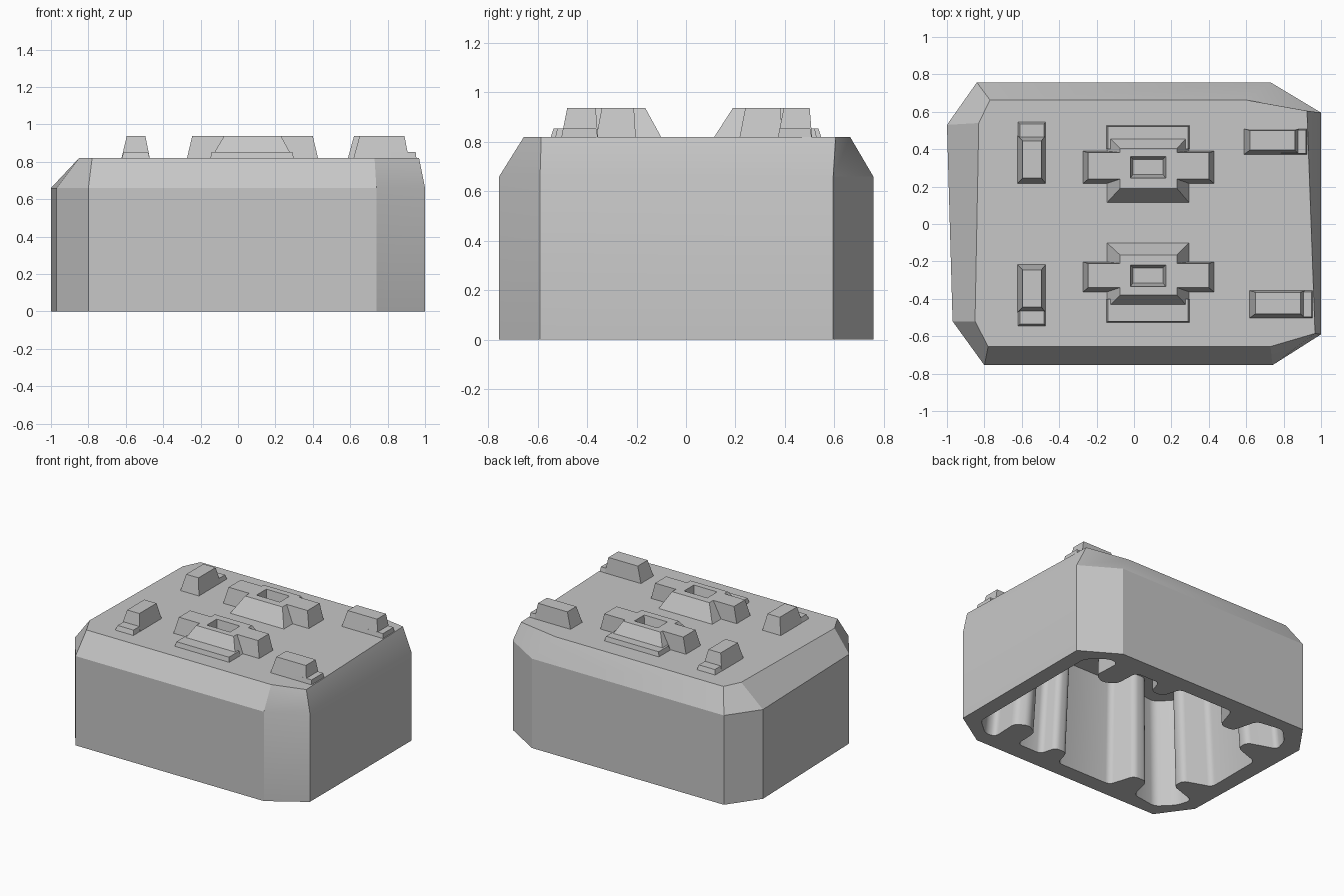
import bpy
import bmesh

cube = bpy.data.objects.get("Cube")
if cube:
    bpy.data.objects.remove(cube, do_unlink=True)

grey = bpy.data.materials.new("plain grey")
grey.use_nodes = True
colour = (0.57, 0.57, 0.57, 1)
grey.diffuse_color = colour
grey.node_tree.nodes["Principled BSDF"].inputs["Base Color"].default_value = colour

DECK, TOP, STEP = 0.82, 0.937, 0.853


def finish(name, bm):
    bmesh.ops.recalc_face_normals(bm, faces=bm.faces)
    mesh = bpy.data.meshes.new(name)
    bm.to_mesh(mesh)
    bm.free()
    mesh.materials.append(grey)
    obj = bpy.data.objects.new(name, mesh)
    bpy.context.collection.objects.link(obj)
    return obj


def loft(rings):
    """Closed solid through rings of (outline, height)."""
    bm = bmesh.new()
    loops = [[bm.verts.new((x, y, z)) for x, y in pts] for pts, z in rings]
    n = len(loops[0])
    for a, b in zip(loops, loops[1:]):
        for i in range(n):
            j = (i + 1) % n
            bm.faces.new((a[i], a[j], b[j], b[i]))
    bm.faces.new(loops[0])
    bm.faces.new(loops[-1])
    return bm


def rect(x0, x1, y0, y1):
    return [(x0, y0), (x1, y0), (x1, y1), (x0, y1)]


def frustum(name, base, top, z1, pit=None):
    """Tapered block on the deck, with an optional tapered pit in its top."""
    rings = [(rect(*base), DECK - 0.01), (rect(*top), z1)]
    if pit:
        x0, x1, y0, y1 = pit
        floor = rect(x0 + 0.015, x1 - 0.015, y0 + 0.02, y1 - 0.015)
        rings += [(rect(*pit), z1), (floor, DECK + 0.02)]
    return finish(name, loft(rings))


# Housing with cropped corners and a sloping shoulder
wall = [(-0.8, -0.755), (0.74, -0.755), (1, -0.59), (1, 0.595),
        (0.73, 0.757), (-0.84, 0.757), (-1, 0.53), (-0.97, -0.52)]
deck = [(-0.78, -0.655), (0.73, -0.655), (0.968, -0.585), (0.925, 0.605),
        (0.6, 0.663), (-0.77, 0.663), (-0.83, 0.54), (-0.85, -0.52)]
housing = finish("housing", loft([(wall, 0), (wall, 0.66), (deck, DECK)]))

# Underside hollow: wall ribs, side pockets and corner pockets
left = [(0.89, 0.54), (0.76, 0.65), (0.68, 0.64), (0.69, 0.43), (0.6, 0.38),
        (0.51, 0.43), (0.5, 0.62), (0.3, 0.62), (0.27, 0.5), (0.17, 0.5),
        (0.13, 0.64)]
right = [(-0.32, 0.64), (-0.38, 0.45), (-0.49, 0.45), (-0.54, 0.64), (-0.74, 0.67),
         (-0.85, 0.56), (-0.88, 0.45), (-0.67, 0.38), (-0.67, 0.29), (-0.87, 0.22)]
half = left + right
hollow = half + [(x, -y) for x, y in reversed(half)]
bm = loft([(hollow, -0.05), ([(x * 0.93, y * 0.93) for x, y in hollow], 0.772)])
uprights = [e for e in bm.edges if abs(e.verts[0].co.z - e.verts[1].co.z) > 0.5]
bmesh.ops.bevel(bm, geom=uprights, offset=0.033, segments=4, profile=0.5,
                affect='EDGES', clamp_overlap=True)
cutter = finish("hollow_cutter", bm)
cutter.hide_render = True
cut = housing.modifiers.new("hollow", 'BOOLEAN')
cut.operation = 'DIFFERENCE'
cut.solver = 'EXACT'
cut.object = cutter
bpy.context.view_layer.objects.active = housing
housing.select_set(True)
bpy.ops.object.modifier_apply(modifier=cut.name)
bpy.data.objects.remove(cutter, do_unlink=True)
bpy.ops.object.shade_smooth_by_angle(angle=0.42)


def span(side, a, b):
    """Range in y on the given side, in rising order."""
    return tuple(sorted((side * a, side * b)))


for side, word, shift in ((1, "back", 0), (-1, "front", -0.025)):
    # Centre cross: sloped hub with a pit, two arms and a low outer step
    hub_top = span(side, 0.19 + shift, 0.405 + shift)
    frustum(word + "_hub", (-0.15, 0.3, *span(side, 0.108 + shift / 2, 0.48 + shift)),
            (-0.075, 0.23, *hub_top), TOP,
            (-0.02, 0.17, *span(side, 0.245 + shift, 0.36 + shift)))
    low, high = span(side, 0.215 + shift / 2, 0.39 + shift)
    arm = (low, high)
    arm_top = (low + 0.025, high - 0.008)
    frustum(word + "_right_arm", (-0.275, -0.075, *arm),
            (-0.245, -0.075, *arm_top), TOP)
    frustum(word + "_left_arm", (0.23, 0.43, *arm), (0.23, 0.4, *arm_top), TOP)
    frustum(word + "_hub_step", (-0.15, 0.3, *span(side, 0.4, 0.53)),
            (-0.14, 0.29, *span(side, 0.4, 0.52)), STEP)

    # Right lug, running front to back, with its step outward
    frustum(word + "_right_lug", (-0.625, -0.47, *span(side, 0.215, 0.475)),
            (-0.595, -0.495, *span(side, 0.245, 0.445)), TOP)
    frustum(word + "_right_lug_step", (-0.625, -0.47, *span(side, 0.4, 0.55)),
            (-0.61, -0.48, *span(side, 0.4, 0.535)), STEP)

    # Left lug, running across, with its step toward the edge
    x = 0.585 if side > 0 else 0.615
    low, high = (0.37, 0.51) if side > 0 else (-0.505, -0.355)
    frustum(word + "_left_lug", (x, x + 0.3, low, high),
            (x + 0.035, x + 0.275, low + 0.025, high - 0.01), TOP)
    frustum(word + "_left_lug_step", (x + 0.2, x + 0.34, low, high),
            (x + 0.2, x + 0.335, low + 0.008, high - 0.008), STEP)
